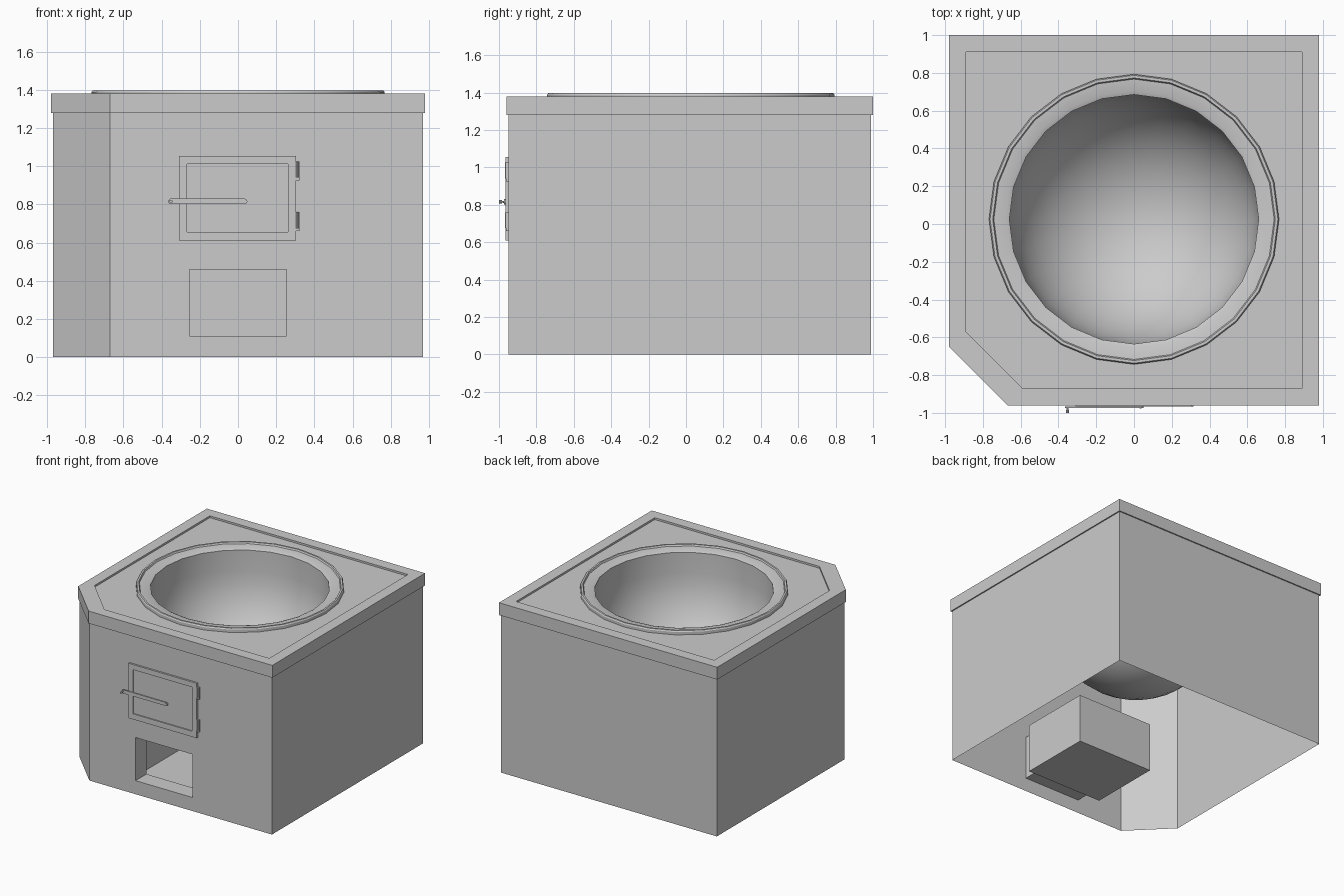
import bpy, bmesh
from math import sin, cos, pi, radians

if "Cube" in bpy.data.objects:
    bpy.data.objects.remove(bpy.data.objects["Cube"])

CY, SIDES = 0.025, 24  # bowl centre and segment count


def make(name, verts, faces):
    me = bpy.data.meshes.new(name)
    me.from_pydata(verts, [], faces)
    bm = bmesh.new()
    bm.from_mesh(me)
    bmesh.ops.remove_doubles(bm, verts=bm.verts, dist=1e-5)
    bmesh.ops.recalc_face_normals(bm, faces=bm.faces)
    bm.to_mesh(me)
    bm.free()
    ob = bpy.data.objects.new(name, me)
    bpy.context.collection.objects.link(ob)
    return ob


def prism(name, pts, lo, hi, axis='z'):
    """Extrude a 2D outline along z, or an xz outline along y."""
    n = len(pts)
    put = (lambda p, t: (p[0], p[1], t)) if axis == 'z' else (lambda p, t: (p[0], t, p[1]))
    verts = [put(p, lo) for p in pts] + [put(p, hi) for p in pts]
    faces = [(i, (i + 1) % n, (i + 1) % n + n, i + n) for i in range(n)]
    return make(name, verts, faces + [tuple(range(n)), tuple(range(n, 2 * n))])


def rect(x0, x1, z0, z1):
    return [(x0, z0), (x1, z0), (x1, z1), (x0, z1)]


def circle(cx, cy, r, n, start=0.0, arc=2 * pi):
    return [(cx + r * cos(start + arc * i / n), cy + r * sin(start + arc * i / n)) for i in range(n)]


def loft(name, loops, cap_end=False, extra=()):
    """Join (y, xz-outline) loops with quads."""
    verts, faces = [], []
    for y, pts in loops:
        verts += [(x, y, z) for x, z in pts]
    for k in range(len(loops) - 1):
        for i in range(4):
            a, b = k * 4 + i, k * 4 + (i + 1) % 4
            faces.append((a, b, b + 4, a + 4))
    if cap_end:
        faces.append(tuple(range(len(verts) - 4, len(verts))))
    for quad in extra:
        faces.append(tuple(range(len(verts), len(verts) + len(quad))))
        verts += quad
    return make(name, verts, faces)


def cut(ob, cutter):
    mod = ob.modifiers.new("cut", 'BOOLEAN')
    mod.operation, mod.solver, mod.object = 'DIFFERENCE', 'EXACT', cutter
    bpy.context.view_layer.objects.active = ob
    bpy.ops.object.modifier_apply(modifier=mod.name)
    bpy.data.objects.remove(cutter)


def outline(x, y0, y1, cx, cy):
    """Square with the front left corner cut off."""
    return [(cx, y0), (x, y0), (x, y1), (-x, y1), (-x, cy)]


# Body walls, open underneath, with the ash opening in the front
H = 1.28
plan = outline(0.97, -0.95, 0.99, -0.67, -0.65)
walls = []
for i in range(1, 5):
    (ax, ay), (bx, by) = plan[i], plan[(i + 1) % 5]
    walls.append([(ax, ay, 0), (bx, by, 0), (bx, by, H), (ax, ay, H)])
hole = rect(-0.255, 0.255, 0.11, 0.46)
loft("body_walls", [(-0.95, rect(-0.67, 0.97, 0, H)), (-0.95, hole)], extra=walls)

# Ash compartment: short tunnel leading to a wider box
box = rect(-0.34, 0.34, 0.075, 0.47)
loft("ash_compartment", [(-0.95, hole), (-0.81, hole), (-0.81, box), (-0.22, box)], cap_end=True)

# Top slab with shallow recess and round opening
slab = prism("top_slab", outline(0.98, -0.96, 1.0, -0.67, -0.65), H, 1.38)
cut(slab, prism("recess_cutter", outline(0.89, -0.87, 0.91, -0.59, -0.57), 1.365, 1.5))
cut(slab, prism("bowl_cutter", circle(0, CY, 0.70, SIDES), 1.1, 1.6))

# Bowl with lipped rim
R, ZC = 0.66, 1.205
profile = [(0.69, 1.36), (0.768, 1.362), (0.768, 1.388), (0.762, 1.397), (0.748, 1.397),
           (0.742, 1.385), (0.68, 1.38), (R, 1.372)]
profile += [(R * cos(a), ZC - R * sin(a)) for a in [pi / 2 * i / 10 for i in range(10)]]
verts, faces = [], []
for r, z in profile:
    verts += [(x, y, z) for x, y in circle(0, CY, r, SIDES)]
for k in range(len(profile) - 1):
    for i in range(SIDES):
        a, b = k * SIDES + i, k * SIDES + (i + 1) % SIDES
        faces.append((a, b, b + SIDES, a + SIDES))
verts.append((0, CY, ZC - R))
last = len(verts) - 1
faces += [(last - SIDES + i, last - SIDES + (i + 1) % SIDES, last) for i in range(SIDES)]
bowl = make("bowl", verts, faces)
bpy.ops.object.select_all(action='DESELECT')
bowl.select_set(True)
bpy.context.view_layer.objects.active = bowl
bpy.ops.object.shade_smooth_by_angle(angle=radians(30))

# Fire door with raised frame
frame, panel = rect(-0.31, 0.305, 0.61, 1.055), rect(-0.268, 0.262, 0.655, 1.013)
loft("fire_door", [(-0.95, frame), (-0.965, frame), (-0.965, panel), (-0.956, panel)], cap_end=True)

# Hinges: plate and pin
for label, z in (("lower", 0.71), ("upper", 0.975)):
    prism(label + "_hinge_plate", rect(0.303, 0.322, z - 0.05, z + 0.05), -0.962, -0.95, 'y')
    prism(label + "_hinge_pin", circle(0.309, -0.962, 0.007, 10), z - 0.035, z + 0.05)

# Latch bar with rounded ends, pivot and pull knob
bar = circle(0.035, 0.816, 0.014, 8, -pi / 2, pi) + [(0.035, 0.83)]
bar += circle(-0.35, 0.816, 0.015, 8, pi / 2, pi) + [(-0.35, 0.802)]
prism("latch_bar", bar, -0.973, -0.965, 'y')
prism("latch_pivot", circle(0.035, 0.816, 0.006, 10), -0.978, -0.97, 'y')
prism("latch_knob_stem", circle(-0.352, 0.816, 0.005, 10), -0.995, -0.97, 'y')
prism("latch_knob", circle(-0.352, 0.816, 0.009, 10), -1.0, -0.985, 'y')
